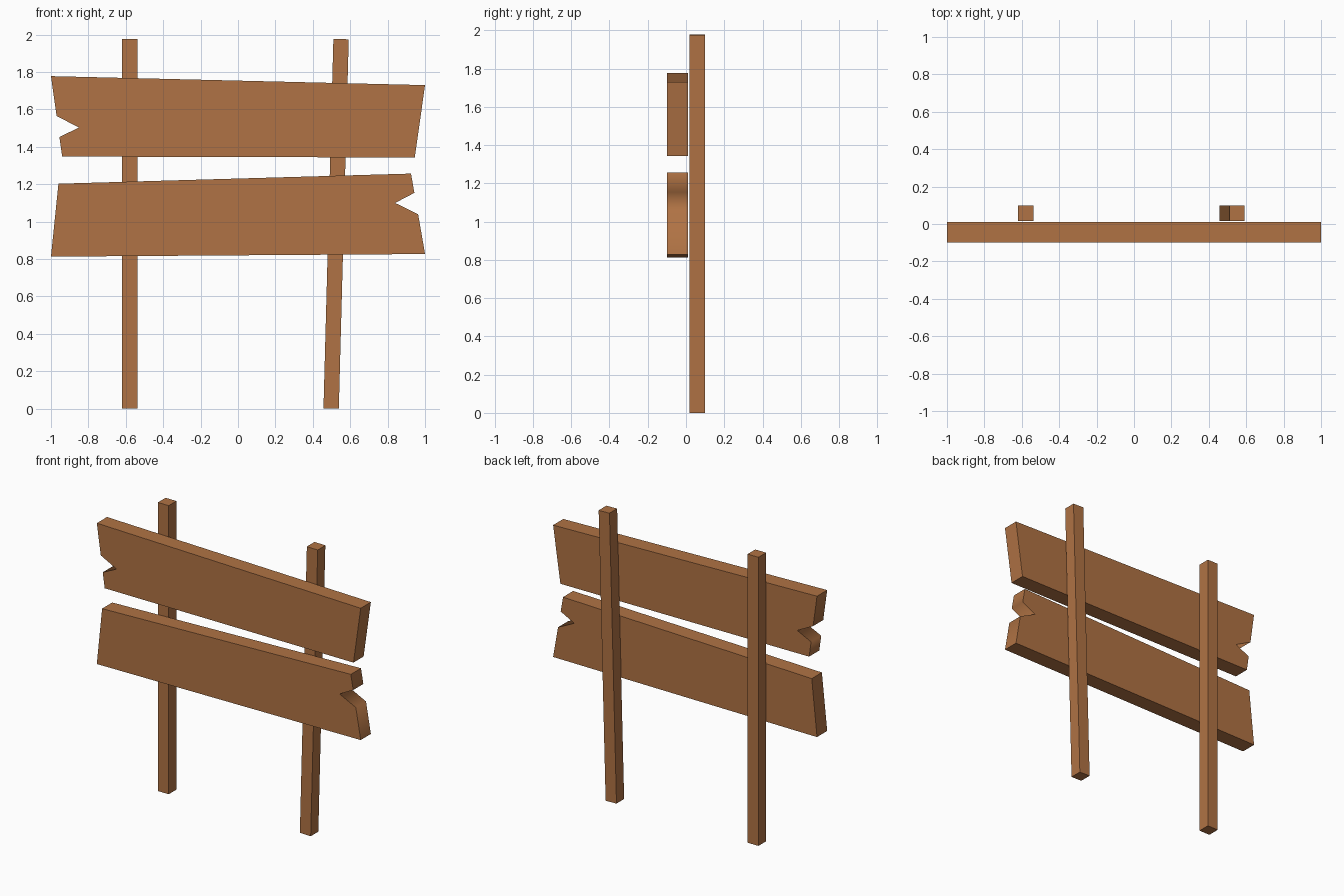
import bpy, bmesh

if "Cube" in bpy.data.objects:
    bpy.data.objects.remove(bpy.data.objects["Cube"])

wood = bpy.data.materials.new("brown_wood")
wood.diffuse_color = (0.434, 0.171, 0.058, 1.0)
wood.use_nodes = True
wood.node_tree.nodes["Principled BSDF"].inputs["Base Color"].default_value = wood.diffuse_color


def extrude_profile(name, profile, y0, y1):
    """Extrude an x-z outline from y0 to y1."""
    bm = bmesh.new()
    face = bm.faces.new([bm.verts.new((x, y0, z)) for x, z in profile])
    out = bmesh.ops.extrude_face_region(bm, geom=[face])
    new_verts = [v for v in out["geom"] if isinstance(v, bmesh.types.BMVert)]
    bmesh.ops.translate(bm, verts=new_verts, vec=(0, y1 - y0, 0))
    bmesh.ops.recalc_face_normals(bm, faces=bm.faces)
    # soft shading runs only along the notched ends
    for f in bm.faces:
        f.smooth = abs(f.normal.x) > 0.3
    for e in bm.edges:
        e.smooth = all(f.smooth for f in e.link_faces)
    mesh = bpy.data.meshes.new(name)
    bm.to_mesh(mesh)
    bm.free()
    mesh.materials.append(wood)
    obj = bpy.data.objects.new(name, mesh)
    bpy.context.collection.objects.link(obj)
    return obj


# Planks with a split at one end
extrude_profile("upper_plank", [
    (-1.0, 1.778), (-0.97, 1.565), (-0.85, 1.503), (-0.955, 1.453),
    (-0.94, 1.348), (0.945, 1.343), (1.0, 1.73)], -0.10, 0.01)
extrude_profile("lower_plank", [
    (-0.96, 1.203), (-1.0, 0.813), (1.0, 0.827), (0.963, 1.04),
    (0.84, 1.10), (0.943, 1.154), (0.925, 1.257)], -0.10, 0.01)

# Posts: the left is upright, the right leans outward
for name, x_low, x_high in (("left_post", -0.578, -0.578),
                            ("right_post", 0.498, 0.551)):
    lean = (x_high - x_low) * 0.04
    w = 0.041
    extrude_profile(name, [
        (x_low - w, lean), (x_low + w, 0.0),
        (x_high + w, 1.977 - lean), (x_high - w, 1.977)], 0.017, 0.10)
